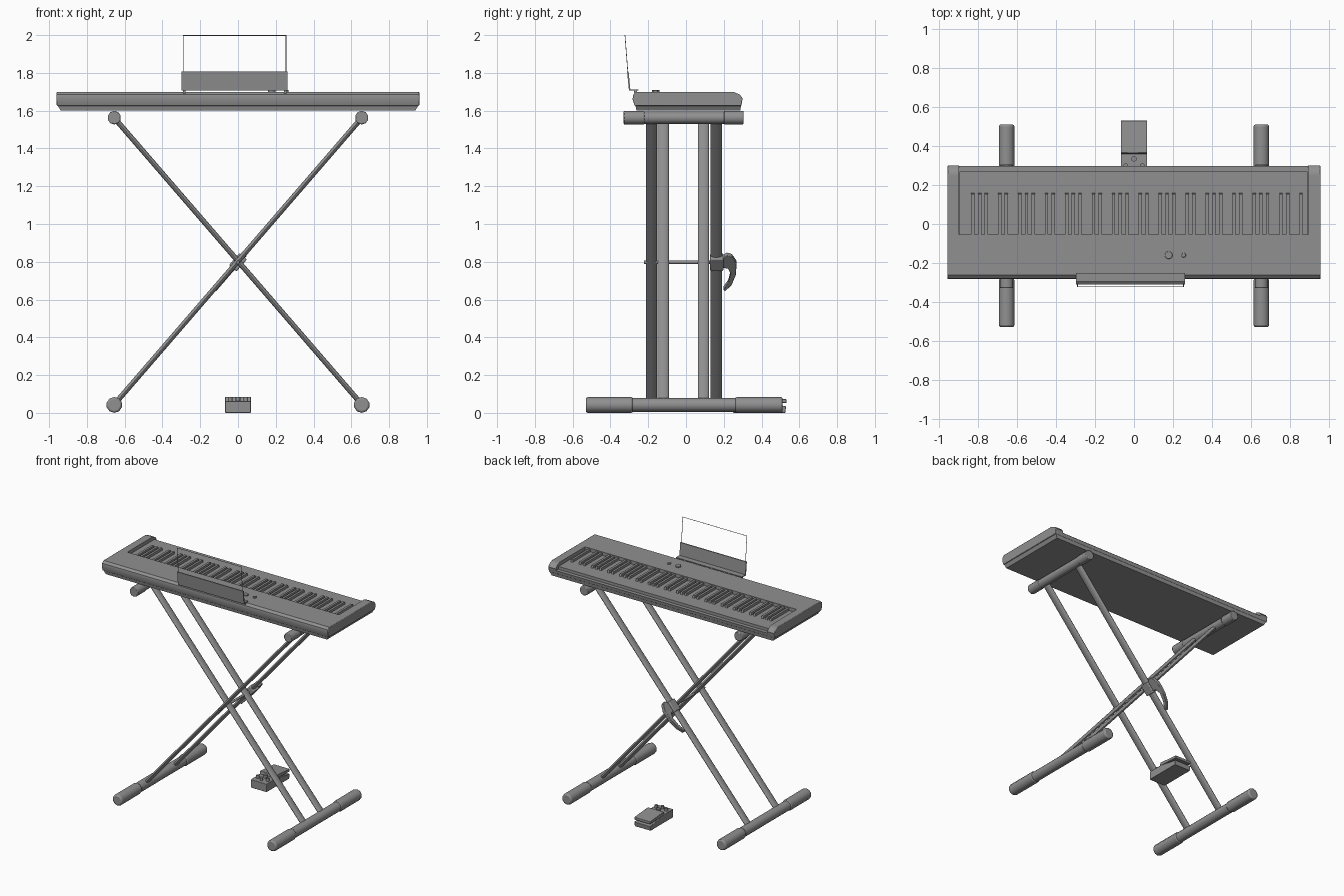
import bpy, bmesh, math
from mathutils import Vector, Matrix

if "Cube" in bpy.data.objects:
    bpy.data.objects.remove(bpy.data.objects["Cube"])

# Dark grey finish for every part
dark = bpy.data.materials.new("dark_grey")
dark.diffuse_color = (0.28, 0.28, 0.28, 1)
dark.use_nodes = True
dark.node_tree.nodes["Principled BSDF"].inputs["Base Color"].default_value = dark.diffuse_color


def smooth(ob, angle=35):
    bpy.ops.object.select_all(action='DESELECT')
    ob.select_set(True)
    bpy.context.view_layer.objects.active = ob
    bpy.ops.object.shade_smooth_by_angle(angle=math.radians(angle))


def finish(name, bm, bevel=0.0, angle=35):
    bmesh.ops.recalc_face_normals(bm, faces=bm.faces)
    me = bpy.data.meshes.new(name)
    bm.to_mesh(me)
    bm.free()
    me.materials.append(dark)
    ob = bpy.data.objects.new(name, me)
    bpy.context.collection.objects.link(ob)
    smooth(ob, angle)
    if bevel:
        m = ob.modifiers.new("bevel", 'BEVEL')
        m.width, m.segments = bevel, 2
        m.limit_method, m.angle_limit = 'ANGLE', math.radians(50)
    return ob


def prism(name, pts, x0, x1, bevel=0.0, mat=None):
    """Extrude a (y, z) profile along x."""
    bm = bmesh.new()
    f = bm.faces.new([bm.verts.new((x0, y, z)) for y, z in pts])
    r = bmesh.ops.extrude_face_region(bm, geom=[f])
    vs = [v for v in r['geom'] if isinstance(v, bmesh.types.BMVert)]
    bmesh.ops.translate(bm, vec=(x1 - x0, 0, 0), verts=vs)
    if mat:
        bm.transform(mat)
    return finish(name, bm, bevel)


def box(name, x0, x1, y0, y1, z0, z1, bevel=0.0, mat=None):
    return prism(name, [(y0, z0), (y1, z0), (y1, z1), (y0, z1)], x0, x1, bevel, mat)


def tube(name, a, b, rx, ry=None, n=12, bevel=0.0):
    """Tube from a to b; ry is the half width along world y for oval legs."""
    a, b = Vector(a), Vector(b)
    d = (b - a).normalized()
    u = Vector((0, 1, 0)) if abs(d.y) < 0.9 else Vector((1, 0, 0))
    u = (u - d * u.dot(d)).normalized()
    w = d.cross(u)
    bm = bmesh.new()
    bmesh.ops.create_cone(bm, cap_ends=True, segments=n, radius1=1, radius2=1, depth=1)
    rot = Matrix((u * (ry or rx), w * rx, b - a)).transposed().to_4x4()
    bm.transform(Matrix.Translation((a + b) / 2) @ rot)
    return finish(name, bm, bevel, 46)


# Keyboard case with the key well cut out (player side is +y)
case = prism("keyboard_case", [(-0.272, 1.626), (-0.283, 1.66), (-0.279, 1.685), (-0.262, 1.70),
                               (0.25, 1.70), (0.285, 1.685), (0.30, 1.665), (0.293, 1.626)],
             -0.96, 0.96, 0.004)
cutter = box("key_well_cutter", -0.90, 0.895, -0.055, 0.4, 1.652, 1.8)
mod = case.modifiers.new("key_well", 'BOOLEAN')
mod.operation, mod.solver, mod.object = 'DIFFERENCE', 'EXACT', cutter
bpy.context.view_layer.objects.active = case
for m in list(case.modifiers):
    bpy.ops.object.modifier_apply(modifier=m.name)
bpy.data.objects.remove(cutter)
smooth(case, 50)
wn = case.modifiers.new("flat_deck", 'WEIGHTED_NORMAL')
wn.keep_sharp = True

# Base tray, tapering towards the bottom
base = prism("keyboard_base", [(-0.262, 1.60), (0.287, 1.60), (0.292, 1.63), (-0.268, 1.63)],
             -0.956, 0.956)
for v in base.data.vertices:
    if v.co.z < 1.61:
        v.co.x *= 0.982

# Keys: white bed plus 36 black keys over 52 white widths
box("white_keys", -0.898, 0.893, -0.055, 0.27, 1.645, 1.674)
step = 1.79 / 52
for i in range(1, 52):
    if i % 7 in (1, 3, 4, 6, 0):
        x = 0.893 - step * i
        prism("black_key", [(-0.055, 1.67), (0.16, 1.67), (0.153, 1.693), (-0.055, 1.693)],
              x - 0.0085, x + 0.0085)

# Deck knobs
for x, r in ((0.178, 0.02), (0.255, 0.012)):
    tube("deck_knob", (x, -0.16, 1.69), (x, -0.16, 1.709), r, n=16, bevel=0.003)

# Music rest: ledge, tilted panel, wire frame, feet
box("rest_ledge", -0.298, 0.262, -0.302, -0.252, 1.706, 1.713)
prism("rest_panel", [(-0.302, 1.706), (-0.294, 1.706), (-0.304, 1.808), (-0.312, 1.808)],
      -0.298, 0.262)
for x in (-0.285, 0.25):
    box("rest_foot", x - 0.006, x + 0.006, -0.275, -0.26, 1.69, 1.708)
for x in (-0.29, 0.254):
    tube("rest_wire", (x, -0.307, 1.79), (x, -0.323, 1.998), 0.002, n=6)
tube("rest_wire_top", (-0.292, -0.323, 1.998), (0.256, -0.323, 1.998), 0.002, n=6)

# Stand: top bars and floor bars with faceted, rounded end caps
for s in (-1, 1):
    x = 0.655 * s
    tube("top_bar", (x, -0.32, 1.563), (x, 0.295, 1.563), 0.033)
    for a, b in ((-0.33, -0.22), (0.20, 0.305)):
        tube("top_bar_cap", (x, a, 1.563), (x, b, 1.563), 0.036, n=10, bevel=0.005)
    tube("floor_bar", (x, -0.5, 0.042), (x, 0.48, 0.042), 0.037)
    for a, b in ((-0.53, -0.28), (0.26, 0.512)):
        tube("floor_bar_cap", (x, a, 0.042), (x, b, 0.042), 0.042, n=10, bevel=0.01)

# Crossed oval legs: the outer pair rises to +x, the inner pair to -x
for y, s in ((-0.183, 1), (0.16, 1), (-0.12, -1), (0.093, -1)):
    tube("leg", (-0.655 * s, y, 0.045), (0.655 * s, y, 1.562), 0.014, 0.03, n=16)

# Pivot rod, clamp and locking lever aligned with the outer legs
tilt = Matrix.Translation((0, 0, 0.798)) @ Matrix.Rotation(math.atan2(1.31, 1.517), 4, 'Y')
tube("pivot_rod", (0, -0.222, 0.797), (0, 0.2, 0.797), 0.009)
box("pivot_clamp", -0.026, 0.026, 0.128, 0.198, -0.042, 0.042, 0.006, tilt)
prism("lock_lever", [(0.19, 0.035), (0.215, 0.058), (0.243, 0.048), (0.268, 0.0), (0.264, -0.08),
                     (0.242, -0.15), (0.207, -0.195), (0.197, -0.182), (0.224, -0.13),
                     (0.236, -0.07), (0.222, -0.035), (0.19, -0.03)], -0.013, 0.013, 0.003, tilt)

# Foot pedal: wedge body, treadle plate, knobs
prism("pedal_body", [(0.25, 0), (0.525, 0), (0.53, 0.035), (0.365, 0.064), (0.25, 0.062)],
      -0.068, 0.068, 0.003)
prism("pedal_treadle", [(0.36, 0.06), (0.532, 0.052), (0.532, 0.072), (0.365, 0.085)],
      -0.068, 0.068, 0.003)
for x, y, r in ((0, 0.335, 0.014), (-0.042, 0.3, 0.012), (0.042, 0.3, 0.012), (0, 0.285, 0.012)):
    tube("pedal_knob", (x, y, 0.058), (x, y, 0.084), r, n=12)
